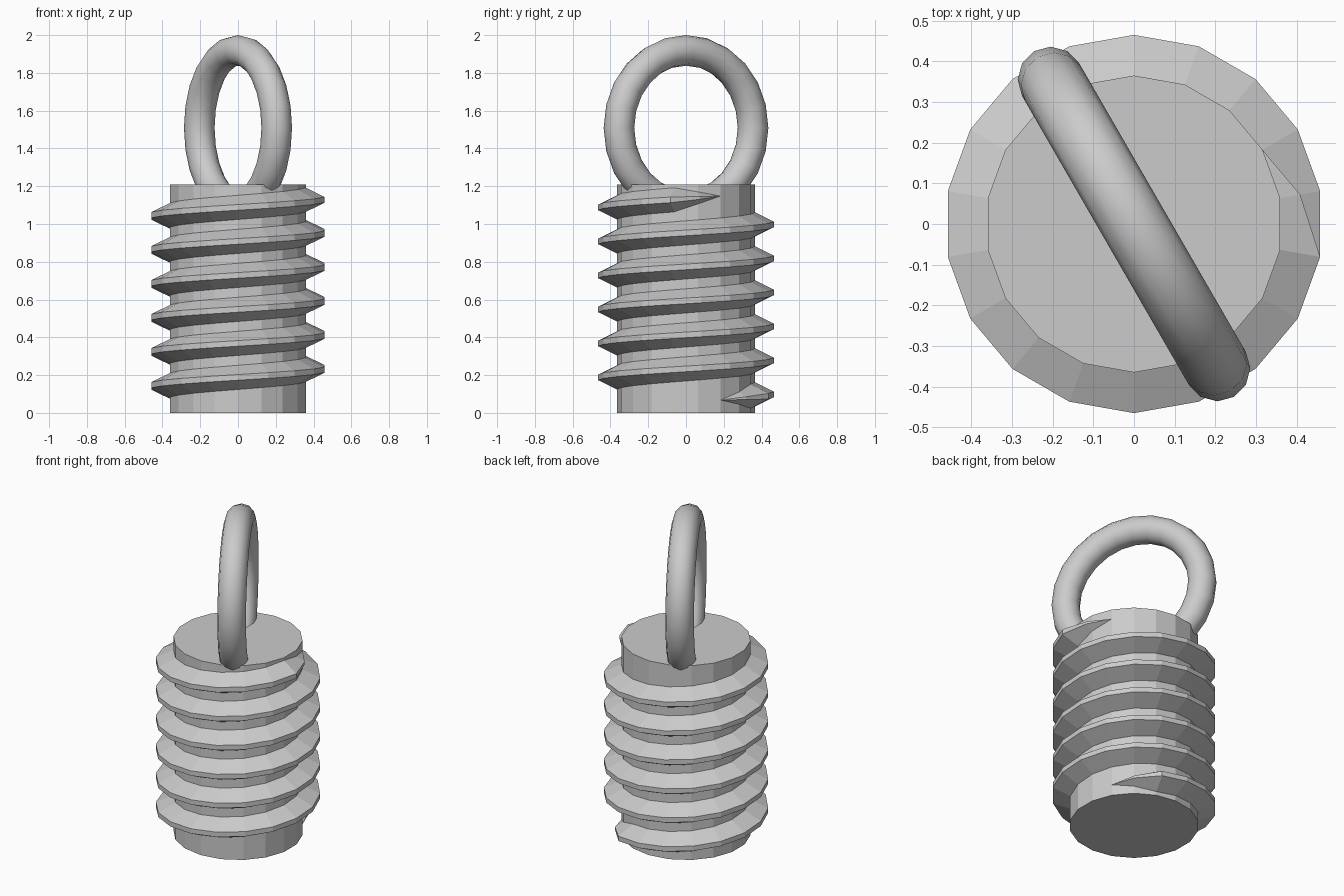
import bpy, bmesh, math
from mathutils import Vector, Matrix

cube = bpy.data.objects.get("Cube")
if cube:
    bpy.data.objects.remove(cube, do_unlink=True)

SIDES = 18            # facets per turn, shared by core and thread
CORE_R, CORE_H = 0.365, 1.209
DEPTH = 0.1           # thread height above the core
PITCH, TURNS = 0.18, 6
ROOT, CREST = 0.064, 0.015   # half widths of the thread section
START_Z, START_ANGLE = 0.068, math.radians(30)

steel = bpy.data.materials.new("grey_steel")
steel.use_nodes = True
colour = (0.6, 0.6, 0.6, 1)
steel.diffuse_color = colour
steel.node_tree.nodes["Principled BSDF"].inputs["Base Color"].default_value = colour


def finish(bm, name):
    """Turn a bmesh into a named grey object."""
    bmesh.ops.recalc_face_normals(bm, faces=bm.faces)
    mesh = bpy.data.meshes.new(name)
    bm.to_mesh(mesh)
    bm.free()
    mesh.materials.append(steel)
    obj = bpy.data.objects.new(name, mesh)
    bpy.context.collection.objects.link(obj)
    return obj


# Core: faceted cylinder with a corner on the y axis
bm = bmesh.new()
bmesh.ops.create_cone(bm, cap_ends=True, segments=SIDES, radius1=CORE_R, radius2=CORE_R,
                      depth=CORE_H, matrix=Matrix.Translation((0, 0, CORE_H / 2)))
corner = max(bm.verts, key=lambda v: v.co.y).co
turn = math.pi / 2 - math.atan2(corner.y, corner.x)
bmesh.ops.rotate(bm, verts=bm.verts, matrix=Matrix.Rotation(turn, 3, "Z"))
finish(bm, "core")

# Thread: trapezoid section swept up a helix, tapering to a point at both ends
bm = bmesh.new()
steps = SIDES * TURNS
rings = []
for i in range(steps + 1):
    size = min(1, i / 2, (steps - i) / 2)
    angle = START_ANGLE + math.tau * i / SIDES
    z = START_Z + PITCH * i / SIDES
    section = [(0, -ROOT), (DEPTH, -CREST), (DEPTH, CREST), (0, ROOT)]
    rings.append([bm.verts.new(((CORE_R + out * size) * math.cos(angle),
                                (CORE_R + out * size) * math.sin(angle),
                                z + up * size)) for out, up in section])
for a, b in zip(rings, rings[1:]):
    for k in range(3):
        bm.faces.new((a[k], b[k], b[k + 1], a[k + 1]))
bmesh.ops.remove_doubles(bm, verts=bm.verts, dist=1e-5)
# Keep the open strip facing outwards
finish_faces = list(bm.faces)
bmesh.ops.recalc_face_normals(bm, faces=finish_faces)
thread = finish(bm, "screw_thread")
poly = thread.data.polygons[SIDES * 3 + 1]
if poly.normal.dot(Vector((poly.center.x, poly.center.y, 0))) < 0:
    thread.data.flip_normals()

# Ring: smooth upright torus, partly sunk into the core
bpy.ops.mesh.primitive_torus_add(major_radius=0.41, minor_radius=0.081,
                                 major_segments=24, minor_segments=12,
                                 location=(0, 0, 1.509),
                                 rotation=(math.pi / 2, 0, math.radians(-60)))
ring = bpy.context.object
ring.name = "lifting_ring"
ring.data.materials.append(steel)
bpy.ops.object.shade_smooth()
